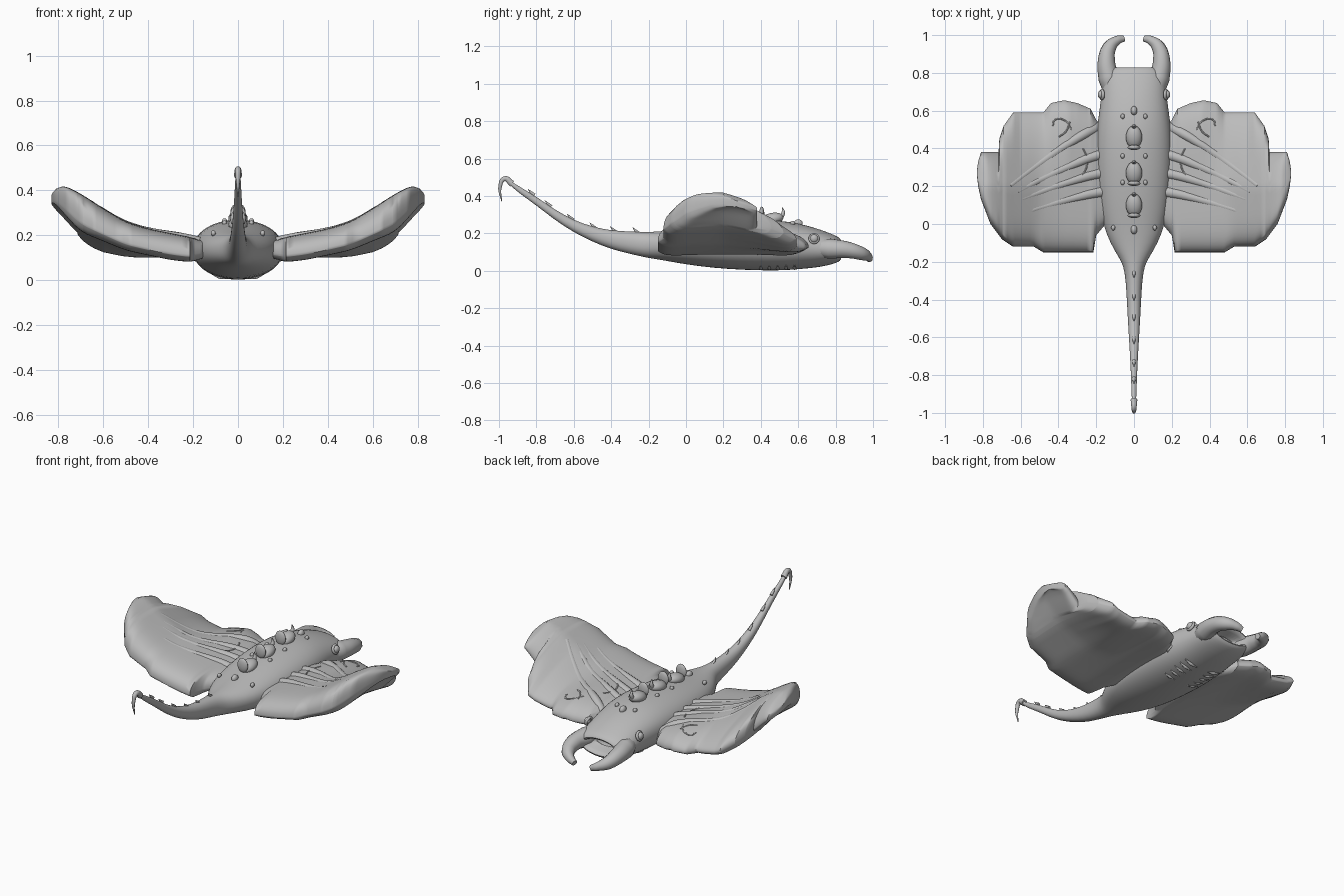
import bpy, bmesh, math

cube = bpy.data.objects.get("Cube")
if cube:
    bpy.data.objects.remove(cube, do_unlink=True)

skin = bpy.data.materials.new("grey skin")
skin.use_nodes = True
skin.diffuse_color = (0.5, 0.5, 0.5, 1)
skin.node_tree.nodes["Principled BSDF"].inputs["Base Color"].default_value = (0.5, 0.5, 0.5, 1)


def interp(table, t):
    """Piecewise linear lookup in a list of (position, value) pairs."""
    for (a, p), (b, q) in zip(table, table[1:]):
        if t <= b:
            return p + (q - p) * max(0, t - a) / (b - a)
    return table[-1][1]


def soft(table, t):
    """Lookup with the corners between the pairs rounded off."""
    return sum(interp(table, t + d) for d in (-.03, -.015, 0, .015, .03)) / 5


def finish(obj, angle=50):
    obj.data.materials.append(skin)
    bpy.ops.object.select_all(action='DESELECT')
    obj.select_set(True)
    bpy.context.view_layer.objects.active = obj
    bpy.ops.object.shade_smooth_by_angle(angle=math.radians(angle))
    return obj


def loft(name, rings, levels=0):
    """Skin a list of equal point rings and cap both ends."""
    bm = bmesh.new()
    loops = [[bm.verts.new(p) for p in ring] for ring in rings]
    for a, b in zip(loops, loops[1:]):
        n = len(a)
        for i in range(n):
            bm.faces.new((a[i], a[(i + 1) % n], b[(i + 1) % n], b[i]))
    bm.faces.new(loops[0])
    bm.faces.new(loops[-1])
    bmesh.ops.recalc_face_normals(bm, faces=bm.faces)
    mesh = bpy.data.meshes.new(name)
    bm.to_mesh(mesh)
    bm.free()
    obj = bpy.data.objects.new(name, mesh)
    bpy.context.collection.objects.link(obj)
    finish(obj)
    if levels:
        mod = obj.modifiers.new("smooth", 'SUBSURF')
        mod.levels = mod.render_levels = levels
    return obj


def tube(name, points, radii):
    """Round tapered tube through a few points."""
    curve = bpy.data.curves.new(name, 'CURVE')
    curve.dimensions = '3D'
    curve.bevel_depth = 1
    curve.bevel_resolution = 3
    curve.use_fill_caps = True
    curve.resolution_u = 8
    spline = curve.splines.new('BEZIER')
    spline.bezier_points.add(len(points) - 1)
    for bp, p, r in zip(spline.bezier_points, points, radii):
        bp.co, bp.radius = p, r
        bp.handle_left_type = bp.handle_right_type = 'AUTO'
    obj = bpy.data.objects.new(name, curve)
    bpy.context.collection.objects.link(obj)
    curve.materials.append(skin)
    return obj


def ball(name, loc, size, rot=(0, 0, 0)):
    bpy.ops.mesh.primitive_uv_sphere_add(segments=20, ring_count=12, location=loc, rotation=rot)
    obj = bpy.context.object
    obj.name = name
    obj.scale = size
    return finish(obj)


# Body and tail: y, half width, bottom, top
BODY = [
    (-.96, .01, .475, .495), (-.9, .013, .42, .455), (-.8, .016, .35, .397), (-.7, .021, .27, .325),
    (-.6, .027, .205, .27), (-.5, .033, .155, .235), (-.4, .038, .115, .215), (-.3, .044, .09, .21),
    (-.22, .055, .072, .207), (-.17, .085, .063, .209), (-.1, .127, .052, .214), (0, .167, .033, .227),
    (.15, .19, .014, .252), (.3, .202, .004, .267), (.45, .202, 0, .272), (.55, .192, .003, .264),
    (.65, .177, .012, .242), (.72, .17, .02, .22), (.78, .162, .034, .197), (.815, .14, .046, .182),
    (.835, .115, .062, .163), (.815, .1, .082, .147), (.74, .08, .09, .14)]
rings = []
for y, w, lo, hi in BODY:
    ring = []
    for i in range(28):
        a = math.tau * i / 28
        rise = math.copysign(abs(math.sin(a)) ** .9, math.sin(a))
        ring.append((w * math.cos(a), y, (lo + hi) / 2 + (hi - lo) / 2 * rise))
    rings.append(ring)
loft("body_and_tail", rings, 1)
BACK = [(y, hi) for y, w, lo, hi in BODY[:20]]

# Tail hook and small spines
tube("tail_hook", [(0, -.93, .465), (0, -.97, .492), (0, -.994, .45), (0, -.985, .37)], [.018, .014, .01, .002])
for y in (-.83, -.74, -.62, -.5, -.39, -.27):
    z = interp(BACK, y)
    tube("tail_spine", [(0, y + .02, z - .01), (0, y, z + .006), (0, y - .015, z + .022)], [.009, .007, .001])

# Wing outline and height tables across the span
TRAIL = [(.15, 0), (.2, -.06), (.215, -.15), (.48, -.15), (.53, -.12), (.64, -.12), (.7, -.08),
         (.76, 0), (.81, .13), (.825, .2), (.832, .26)]
LEAD = [(.15, .5), (.2, .55), (.23, .61), (.3, .64), (.37, .655), (.44, .64), (.48, .59), (.64, .59),
        (.69, .52), (.713, .45), (.717, .38), (.81, .38), (.825, .33), (.832, .28)]
LOW = [(.15, .1), (.2, .073), (.3, .083), (.5, .125), (.7, .205), (.76, .27), (.832, .36)]
HIGH = [(.15, .17), (.2, .19), (.4, .23), (.5, .26), (.6, .32), (.7, .385), (.78, .425), (.81, .415), (.832, .385)]


def wing_section(x, y):
    """Bottom and top height, with the outer front lobe drooping."""
    t, l, lo, hi = interp(TRAIL, x), interp(LEAD, x), soft(LOW, x), soft(HIGH, x)
    v = max(-1, min(1, (2 * y - t - l) / (l - t)))
    crown = (1 - v ** 6) ** .5 if v < 0 else (1 - v ** 4) ** .55
    rim = lo + .25 * (hi - lo)
    bottom = lo + .1 * (hi - lo) * (1 - v * v) + (rim - lo) * abs(v) ** 12
    droop = .3 * max(0, y - .2) * max(0, min(1, (x - .35) / .25))
    return bottom - droop / 2, rim + .01 + (hi - rim - .01) * crown - droop * (.5 + .5 * crown)


def wing_top(x, y):
    return wing_section(x, y)[1]


stations = sorted({x for k in (TRAIL, LEAD, HIGH) for x, _ in k} | {.15 + .02 * i for i in range(34)})
steps = [-math.cos(math.pi * i / 28) for i in range(29)]
for s, side in ((1, "left"), (-1, "right")):
    rings = []
    for x in stations:
        t, l = interp(TRAIL, x), interp(LEAD, x)
        ys = [(t + l) / 2 + (l - t) / 2 * v for v in steps]
        rings.append([(s * x, y, wing_top(x, y)) for y in ys] +
                     [(s * x, y, wing_section(x, y)[0]) for y in reversed(ys)])
    loft(side + "_wing", rings)

    # Raised ribs fanning over the wing
    for y0, y1, end in ((.52, .2, .66), (.37, .17, .62), (.27, .13, .6), (.17, .07, .55)):
        pts, radii = [], []
        for i in range(7):
            f = i / 6
            x = .17 + (end - .17) * f
            y = y0 + (y1 - y0) * f ** 1.2
            pts.append((s * x, y, wing_top(x, y) - .016 - .004 * f))
            radii.append(.03 - .012 * f)
        tube(side + "_wing_rib", pts, radii)

    # Scar lines on the wing
    for scar in ([(.33, .5), (.37, .55), (.42, .55), (.43, .52)], [(.34, .54), (.36, .49), (.4, .46)],
                 [(.27, .4), (.25, .35), (.26, .28), (.32, .23)]):
        tube(side + "_wing_scar", [(s * x, y, wing_top(x, y)) for x, y in scar], [.004] * len(scar))

    # Curled head horns
    tube(side + "_head_horn",
         [(s * .1, .66, .125), (s * .132, .77, .118), (s * .146, .86, .112), (s * .13, .935, .093),
          (s * .09, .972, .076), (s * .055, .982, .062)], [.04, .056, .046, .037, .025, .017])

    # Eye with a raised rim
    ball(side + "_eye", (s * .175, .685, .172), (.017, .022, .022))
    bpy.ops.mesh.primitive_torus_add(major_radius=.022, minor_radius=.008, location=(s * .17, .685, .172),
                                     rotation=(0, s * math.radians(72), 0))
    bpy.context.object.name = side + "_eye_rim"
    finish(bpy.context.object)

    # Gill ridges on the belly
    for i in range(5):
        y = .4 + .045 * i
        tube(side + "_gill", [(s * .04, y, .008), (s * .08, y, .014), (s * .12, y, .03)], [.003, .009, .003])

    # Small warts beside the back knobs
    for x, y in ((.06, .57), (.06, .36), (.06, .22), (.11, -.02)):
        z = interp(BACK, y)
        mid = .14 + (z - .14) * math.sqrt(1 - (x / .19) ** 2)
        ball(side + "_wart", (s * x, y, mid), (.011, .014, .013))

# Row of hooded knobs along the back
for y in (.46, .27, .1):
    z = interp(BACK, y)
    ball("back_knob", (0, y, z + .005), (.043, .062, .033), (math.radians(12), 0, 0))
    tube("knob_spike", [(0, y + .045, z + .01), (0, y + .06, z + .04), (0, y + .055, z + .068)], [.014, .01, .002])
    ball("knob_hood", (0, y - .055, z + .03), (.034, .014, .042))
for y in (.6, -.03):
    ball("back_wart", (0, y, interp(BACK, y)), (.017, .024, .022))
